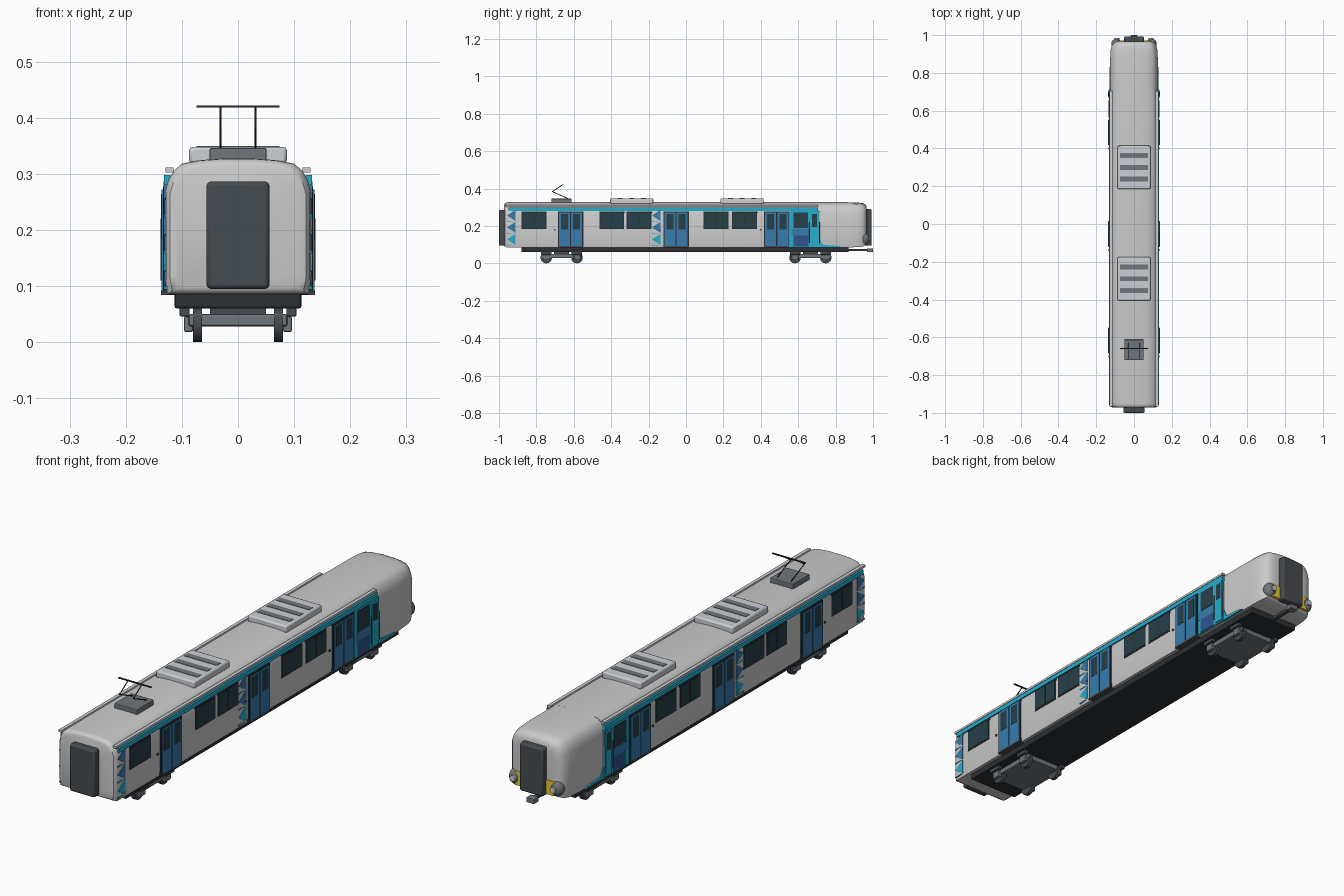
import bpy, bmesh, math
from mathutils import Vector, Matrix

if "Cube" in bpy.data.objects:
    bpy.data.objects.remove(bpy.data.objects["Cube"])


def material(name, r, g, b):
    m = bpy.data.materials.new(name)
    m.diffuse_color = (r, g, b, 1)
    m.use_nodes = True
    m.node_tree.nodes["Principled BSDF"].inputs["Base Color"].default_value = m.diffuse_color
    return m


BLACK = material("black", 0.025, 0.028, 0.032)
DARK = material("dark_grey", 0.06, 0.07, 0.08)
STEEL = material("steel", 0.16, 0.18, 0.2)
GLASS = material("glass", 0.02, 0.05, 0.065)
BLUE = material("blue", 0.04, 0.2, 0.42)
NAVY = material("navy", 0.03, 0.09, 0.28)
CYAN = material("cyan", 0.02, 0.42, 0.6)
YELLOW = material("yellow", 0.8, 0.58, 0.03)
PALE = material("pale_grey", 0.6, 0.62, 0.66)


def finish(bm, name, mat=None, mirror=False, bevel=0, smooth=False):
    bmesh.ops.recalc_face_normals(bm, faces=bm.faces[:])
    me = bpy.data.meshes.new(name)
    bm.to_mesh(me)
    bm.free()
    ob = bpy.data.objects.new(name, me)
    bpy.context.collection.objects.link(ob)
    if mat:
        me.materials.append(mat)
    if bevel:
        mod = ob.modifiers.new("bevel", 'BEVEL')
        mod.width, mod.segments = bevel, 2
    if mirror:
        ob.modifiers.new("mirror", 'MIRROR')
    if smooth:
        bpy.ops.object.select_all(action='DESELECT')
        ob.select_set(True)
        bpy.context.view_layer.objects.active = ob
        bpy.ops.object.shade_smooth_by_angle(angle=math.radians(35))
    return ob


def box(name, x, y, z, mat=None, **kw):
    bm = bmesh.new()
    size = [b - a for a, b in (x, y, z)]
    mid = [(a + b) / 2 for a, b in (x, y, z)]
    bmesh.ops.create_cube(bm, size=1, matrix=Matrix.Translation(mid) @ Matrix.Diagonal((*size, 1)))
    return finish(bm, name, mat, **kw)


def side_prism(name, pts, x, mat, mirror=True):
    # (y, z) outline extruded along x
    bm = bmesh.new()
    f = bm.faces.new([bm.verts.new((x[0], p[0], p[1])) for p in pts])
    ext = bmesh.ops.extrude_face_region(bm, geom=[f])["geom"]
    bmesh.ops.translate(bm, vec=(x[1] - x[0], 0, 0), verts=[v for v in ext if isinstance(v, bmesh.types.BMVert)])
    return finish(bm, name, mat, mirror=mirror)


def rod(name, a, b, r, mat, mirror=False, sides=6):
    a, b = Vector(a), Vector(b)
    bm = bmesh.new()
    rot = (b - a).to_track_quat('Z', 'Y').to_matrix().to_4x4()
    bmesh.ops.create_cone(bm, cap_ends=True, segments=sides, radius1=r, radius2=r, depth=(b - a).length,
                          matrix=Matrix.Translation((a + b) / 2) @ rot)
    return finish(bm, name, mat, mirror=mirror, smooth=sides > 6)


HALF = [(0.126, 0.085), (0.13, 0.11), (0.13, 0.268), (0.124, 0.288), (0.115, 0.305),
        (0.1, 0.318), (0.07, 0.324), (0.03, 0.327)]
SECTION = HALF + [(-x, z) for x, z in reversed(HALF)]


def shell(name, stations):
    # loft the car section; each station is (y, side inset, height inset)
    bm = bmesh.new()
    rings = []
    for y, dx, dz in stations:
        rings.append([bm.verts.new((px * (0.13 - dx) / 0.13, y, 0.205 + (pz - 0.205) * (0.12 - dz) / 0.12))
                      for px, pz in SECTION])
    n = len(SECTION)
    for r, s in zip(rings, rings[1:]):
        for i in range(n):
            bm.faces.new((r[i], r[(i + 1) % n], s[(i + 1) % n], s[i]))
    bm.faces.new(rings[0])
    bm.faces.new(rings[-1])
    return finish(bm, name, smooth=True)


# Body shells
shell("car_body", [(-0.972, 0.02, 0.012), (-0.969, 0.009, 0.006), (-0.96, 0.002, 0.001), (-0.95, 0, 0), (0.705, 0, 0)])
shell("cab_shell", [(0.70, 0.003, 0), (0.86, 0.003, 0), (0.92, 0.006, 0.002), (0.945, 0.012, 0.005),
                    (0.958, 0.022, 0.011), (0.965, 0.036, 0.022), (0.967, 0.055, 0.04)])

# Roof gutter and stripe
box("roof_gutter", (0.115, 0.129), (-0.965, 0.705), (0.302, 0.311), PALE, mirror=True)
side_prism("cantrail_stripe", [(-0.95, 0.28), (0.705, 0.28), (0.705, 0.298), (-0.95, 0.298)], (0.12, 0.132), CYAN)

# Underframe
box("underframe", (-0.113, 0.113), (-0.88, 0.87), (0.06, 0.088), BLACK, bevel=0.004)

# Gangway ends
box("front_gangway", (-0.056, 0.056), (-1.0, -0.96), (0.095, 0.286), DARK, bevel=0.007, smooth=True)
box("rear_gangway", (-0.052, 0.052), (0.955, 0.993), (0.095, 0.29), DARK, bevel=0.007, smooth=True)

# Side windows
for y0, y1 in [(-0.88, -0.745), (-0.462, -0.33), (-0.318, -0.183), (0.093, 0.228), (0.246, 0.381)]:
    box("side_window_frame", (0.125, 0.1315), (y0, y1), (0.183, 0.277), BLACK, mirror=True, bevel=0.002)
    box("side_window_glass", (0.127, 0.1325), (y0 + 0.006, y1 - 0.006), (0.19, 0.271), GLASS, mirror=True)
    yd = y0 + (y1 - y0) * 0.5
    box("window_divider", (0.127, 0.1335), (yd - 0.0015, yd + 0.0015), (0.19, 0.271), BLACK, mirror=True)

# Double doors
for yc in (-0.617, -0.053, 0.485):
    box("door_frame", (0.12, 0.134), (yc - 0.068, yc + 0.068), (0.088, 0.277), BLACK, mirror=True)
    box("door_step", (0.11, 0.137), (yc - 0.066, yc + 0.066), (0.084, 0.092), DARK, mirror=True)
    for s in (-1, 1):
        ys = sorted((yc + s * 0.003, yc + s * 0.062))
        box("door_leaf", (0.125, 0.1365), ys, (0.092, 0.272), BLUE, mirror=True)
        box("door_window", (0.13, 0.1375), (ys[0] + 0.011, ys[1] - 0.011), (0.182, 0.264), GLASS, mirror=True)
    rod("door_button", (0.128, yc - 0.085, 0.18), (0.134, yc - 0.085, 0.18), 0.005, DARK, mirror=True, sides=8)

# Triangle livery, two columns
for y0, w in ((-0.957, 0.046), (-0.182, 0.046)):
    for i in range(3):
        zc = 0.128 + 0.064 * i
        side_prism("livery_triangle", [(y0, zc), (y0 + w, zc - 0.03), (y0 + w, zc + 0.03)], (0.125, 0.1325),
                   (CYAN, BLUE, BLUE)[i])
        side_prism("livery_wedge", [(y0, zc - 0.028), (y0 + w * 0.8, zc - 0.031), (y0, zc - 0.034)],
                   (0.125, 0.132), CYAN)

# Cab-end livery, saloon window and crew door
box("cab_end_panel", (0.12, 0.133), (0.556, 0.713), (0.086, 0.28), CYAN, mirror=True)
box("cab_end_navy_panel", (0.13, 0.1345), (0.575, 0.655), (0.09, 0.148), NAVY, mirror=True)
box("cab_end_blue_panel", (0.13, 0.134), (0.565, 0.655), (0.148, 0.186), BLUE, mirror=True)
box("cab_end_window", (0.13, 0.135), (0.575, 0.652), (0.188, 0.272), GLASS, mirror=True)
box("crew_door", (0.125, 0.136), (0.668, 0.708), (0.092, 0.272), CYAN, mirror=True)
box("crew_door_window", (0.13, 0.137), (0.675, 0.701), (0.195, 0.263), GLASS, mirror=True)
for y in (0.661, 0.713):
    rod("crew_handrail", (0.136, y, 0.11), (0.136, y, 0.22), 0.0022, DARK, mirror=True)
side_prism("cab_skirt_flash", [(0.712, 0.086), (0.83, 0.086), (0.82, 0.092), (0.73, 0.1), (0.712, 0.14)],
           (0.12, 0.131), CYAN)

# Cab nose: yellow panels, lamp pods, coupler
box("nose_yellow_panel", (0.045, 0.09), (0.955, 0.972), (0.1, 0.158), YELLOW, mirror=True, bevel=0.003)
bm = bmesh.new()
bmesh.ops.create_uvsphere(bm, u_segments=16, v_segments=10, radius=1,
                          matrix=Matrix.Translation((0.094, 0.955, 0.13)) @ Matrix.Diagonal((0.026, 0.026, 0.032, 1)))
finish(bm, "lamp_pod", STEEL, mirror=True, smooth=True)
rod("headlamp", (0.09, 0.97, 0.13), (0.09, 0.985, 0.13), 0.012, PALE, mirror=True, sides=12)
box("coupler_bar", (-0.008, 0.008), (0.86, 0.98), (0.066, 0.076), DARK)
box("coupler_head", (-0.018, 0.018), (0.968, 1.0), (0.06, 0.08), STEEL, bevel=0.003)

# Roof cooling units
for yc in (0.3, -0.29):
    box("cooling_unit", (-0.087, 0.087), (yc - 0.115, yc + 0.115), (0.318, 0.348), PALE, bevel=0.006, smooth=True)
    for k in (-1, 0, 1):
        ys = yc + k * 0.062
        box("cooling_slot", (-0.074, 0.074), (ys - 0.013, ys + 0.013), (0.34, 0.3495), STEEL)

# Pantograph
box("pantograph_base", (-0.051, 0.051), (-0.72, -0.612), (0.32, 0.346), STEEL, bevel=0.003)
rod("pantograph_lower_arm", (0.031, -0.63, 0.346), (0.031, -0.715, 0.384), 0.002, BLACK, mirror=True)
rod("pantograph_upper_arm", (0.031, -0.715, 0.384), (0.031, -0.66, 0.42), 0.002, BLACK, mirror=True)
box("pantograph_head", (-0.074, 0.074), (-0.663, -0.657), (0.418, 0.422), BLACK)

# Bogies
for yc in (-0.665, 0.665):
    box("bogie_frame", (-0.088, 0.088), (yc - 0.108, yc + 0.108), (0.028, 0.05), STEEL, bevel=0.004)
    box("bogie_pivot", (-0.05, 0.05), (yc - 0.04, yc + 0.04), (0.045, 0.065), DARK)
    for s in (-1, 1):
        y = yc + s * 0.082
        rod("wheel", (0.064, y, 0.031), (0.08, y, 0.031), 0.031, DARK, mirror=True, sides=16)
        box("axle_box", (0.08, 0.096), (y - 0.018, y + 0.018), (0.018, 0.046), STEEL, mirror=True, bevel=0.003)
        box("suspension_block", (0.086, 0.104), (y - 0.028, y + 0.028), (0.046, 0.062), DARK, mirror=True, bevel=0.002)
